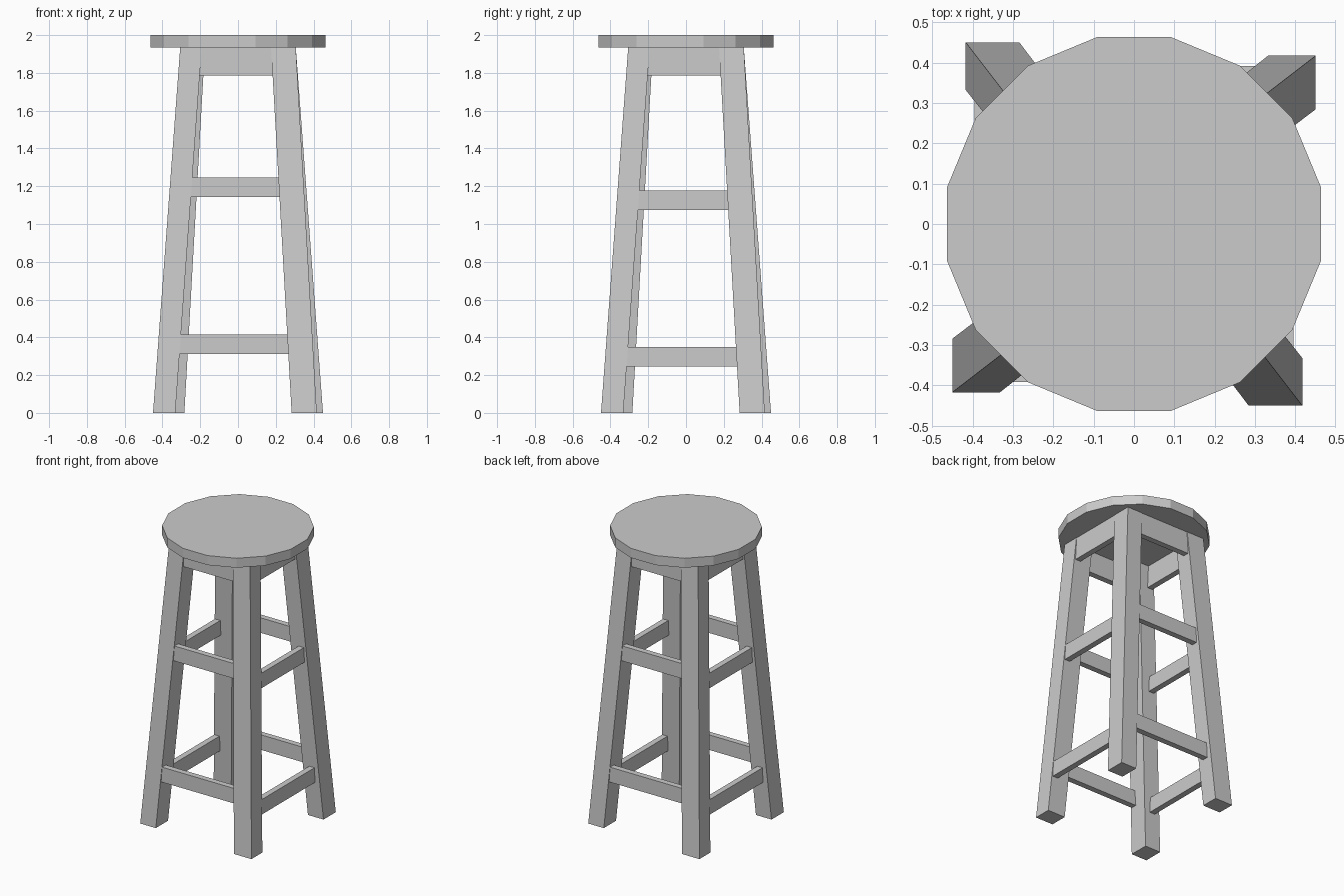
import bpy, bmesh
from math import pi
from mathutils import Matrix

cube = bpy.data.objects.get("Cube")
if cube:
    bpy.data.objects.remove(cube, do_unlink=True)

GREY = (0.6, 0.6, 0.6, 1)
grey = bpy.data.materials.new("plain_grey")
grey.use_nodes = True
grey.diffuse_color = GREY
grey.node_tree.nodes["Principled BSDF"].inputs["Base Color"].default_value = GREY

SEAT_BASE = 1.935


def add_object(name, bm):
    bmesh.ops.recalc_face_normals(bm, faces=bm.faces)
    mesh = bpy.data.meshes.new(name)
    bm.to_mesh(mesh)
    bm.free()
    mesh.materials.append(grey)
    obj = bpy.data.objects.new(name, mesh)
    bpy.context.collection.objects.link(obj)


def block(name, bottom, top, z0, z1, turn):
    """Box with separate bottom and top rectangles (x0, x1, y0, y1), turned about z."""
    bm = bmesh.new()
    bmesh.ops.create_cube(bm, size=2)
    for v in bm.verts:
        x0, x1, y0, y1 = top if v.co.z > 0 else bottom
        v.co = (x1 if v.co.x > 0 else x0,
                y1 if v.co.y > 0 else y0,
                z1 if v.co.z > 0 else z0)
    bm.transform(Matrix.Rotation(turn, 4, 'Z'))
    add_object(name, bm)


# Leg footprint at the floor and under the seat
FOOT = (-0.45, -0.332, -0.417, -0.284)
HEAD = (-0.306, -0.192, -0.306, -0.175)


def leg_at(z):
    t = z / SEAT_BASE
    return [a + (b - a) * t for a, b in zip(FOOT, HEAD)]


def rail(name, z0, z1, turn, thick=0.04, tuck=0.01):
    """Rail flush with the outer leg faces, its ends following the leg splay."""
    face = leg_at(z1)[2] + 0.002
    ends = []
    for z in (z0, z1):
        leg = leg_at(z)
        ends.append((leg[1] - tuck, -leg[3] + tuck, face, face + thick))
    block(name, ends[0], ends[1], z0, z1, turn)


# Round seat with sixteen flat sides
bm = bmesh.new()
bmesh.ops.create_cone(bm, cap_ends=True, segments=16, radius1=0.472, radius2=0.472,
                      depth=2 - SEAT_BASE,
                      matrix=Matrix.Translation((0, 0, (2 + SEAT_BASE) / 2))
                      @ Matrix.Rotation(pi / 16, 4, 'Z'))
add_object("seat", bm)

# Each quarter turn: a splayed leg, an apron and two rails
legs = ("front_right", "front_left", "back_left", "back_right")
sides = ("front", "left", "back", "right")
for i, (corner, side) in enumerate(zip(legs, sides)):
    turn = i * pi / 2
    drop = 0.068 * (i % 2)
    block(corner + "_leg", FOOT, HEAD, 0, SEAT_BASE, turn)
    rail(side + "_apron", 1.785, SEAT_BASE, turn)
    rail(side + "_upper_rail", 1.142 - drop, 1.245 - drop, turn)
    rail(side + "_lower_rail", 0.313 - drop, 0.416 - drop, turn)
